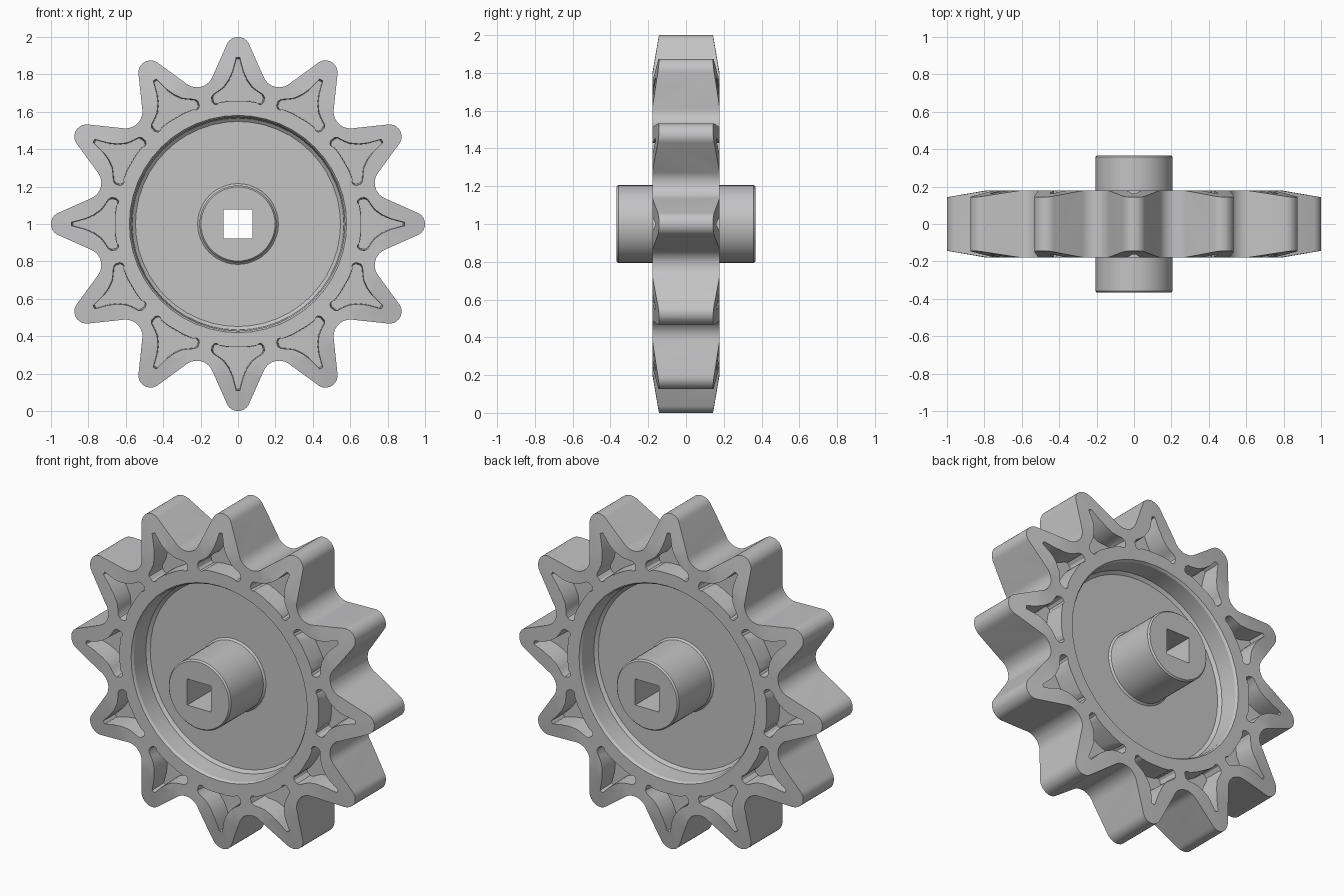
import bpy, bmesh, math
from mathutils import Matrix, Vector

if "Cube" in bpy.data.objects:
    bpy.data.objects.remove(bpy.data.objects["Cube"])

TEETH = 12
steel = bpy.data.materials.new("light_grey")
steel.diffuse_color = (0.55, 0.55, 0.56, 1)
steel.use_nodes = True
steel.node_tree.nodes["Principled BSDF"].inputs["Base Color"].default_value = steel.diffuse_color


def make(name, bm):
    bmesh.ops.recalc_face_normals(bm, faces=bm.faces)
    me = bpy.data.meshes.new(name)
    bm.to_mesh(me)
    bm.free()
    me.materials.append(steel)
    ob = bpy.data.objects.new(name, me)
    bpy.context.collection.objects.link(ob)
    return ob


def prism(bm, pts, y0, y1, shrink=1.0, mid=0.0):
    """Closed prism from (x, z) points; the y0 end is scaled about (0, mid)."""
    a = [bm.verts.new((x * shrink, y0, mid + (z - mid) * shrink)) for x, z in pts]
    b = [bm.verts.new((x, y1, z)) for x, z in pts]
    bm.faces.new(a)
    bm.faces.new(b[::-1])
    for i in range(len(pts)):
        j = (i + 1) % len(pts)
        bm.faces.new((a[i], b[i], b[j], a[j]))
    return a + b


def arc(cx, cz, r, a0, a1, n):
    return [(cx + r * math.cos(math.radians(a0 + (a1 - a0) * i / n)),
             cz + r * math.sin(math.radians(a0 + (a1 - a0) * i / n))) for i in range(n + 1)]


def turn(k):
    return Matrix.Rotation(k * 2 * math.pi / TEETH, 4, 'Y')


def boolean(target, cutter, op):
    m = target.modifiers.new(op.lower(), 'BOOLEAN')
    m.operation, m.solver, m.object = op, 'EXACT', cutter
    bpy.context.view_layer.objects.active = target
    bpy.ops.object.modifier_apply(modifier=m.name)
    bpy.data.objects.remove(cutter)


# wheel: turned profile with hub, recessed web, rim and tapered tooth faces
half = [(0, .367), (.198, .367), (.206, .358), (.206, .055), (.216, .045),
        (.548, .045), (.566, .06), (.572, .165), (.581, .178), (.80, .178), (1.06, .1327)]
profile = [(r, -y) for r, y in half] + [(r, y) for r, y in half[::-1]]
bm = bmesh.new()
vs = [bm.verts.new((r, y, 0)) for r, y in profile]
edges = [bm.edges.new(p) for p in zip(vs, vs[1:])]
bmesh.ops.spin(bm, geom=vs + edges, cent=(0, 0, 0), axis=(0, 1, 0),
               angle=2 * math.pi, steps=48, use_duplicate=False)
bmesh.ops.remove_doubles(bm, verts=bm.verts, dist=1e-4)
wheel = make("sprocket_wheel", bm)

# tooth outline: rounded tips flowing into rounded valleys
side = arc(0, .935, .065, 90, 23.9, 6) + arc(.22, .821, .09, 203.9, 255, 6)
tooth = [(-x, z) for x, z in side[:0:-1]] + side[:-1]
outline = []
for k in range(TEETH):
    for x, z in tooth:
        v = turn(k) @ Vector((x, 0, z))
        outline.append((v.x, v.z))
bm = bmesh.new()
prism(bm, outline, -.5, .5)
boolean(wheel, make("tooth_cutter", bm), 'INTERSECT')

# hollow pockets in both faces of every tooth
right = [(.01, .897), (.018, .865), (.03, .82), (.05, .775), (.08, .733), (.11, .71),
         (.138, .692), (.147, .675), (.142, .65), (.13, .638), (.115, .638),
         (.102, .648), (.05, .655)]
pocket = right + [(-x, z) for x, z in right[::-1]]
bm = bmesh.new()
for k in range(TEETH):
    for s in (-1, 1):
        verts = prism(bm, pocket, s * .06, s * .25, .92, .70)
        bmesh.ops.transform(bm, matrix=turn(k), verts=verts)
boolean(wheel, make("pocket_cutter", bm), 'DIFFERENCE')

# square axle hole
h = .078
bm = bmesh.new()
prism(bm, [(-h, -h), (h, -h), (h, h), (-h, h)], -.6, .6)
boolean(wheel, make("axle_cutter", bm), 'DIFFERENCE')

wheel.data.transform(Matrix.Translation((0, 0, 1)))
wheel.select_set(True)
bpy.context.view_layer.objects.active = wheel
bpy.ops.object.shade_smooth_by_angle(angle=math.radians(30))
